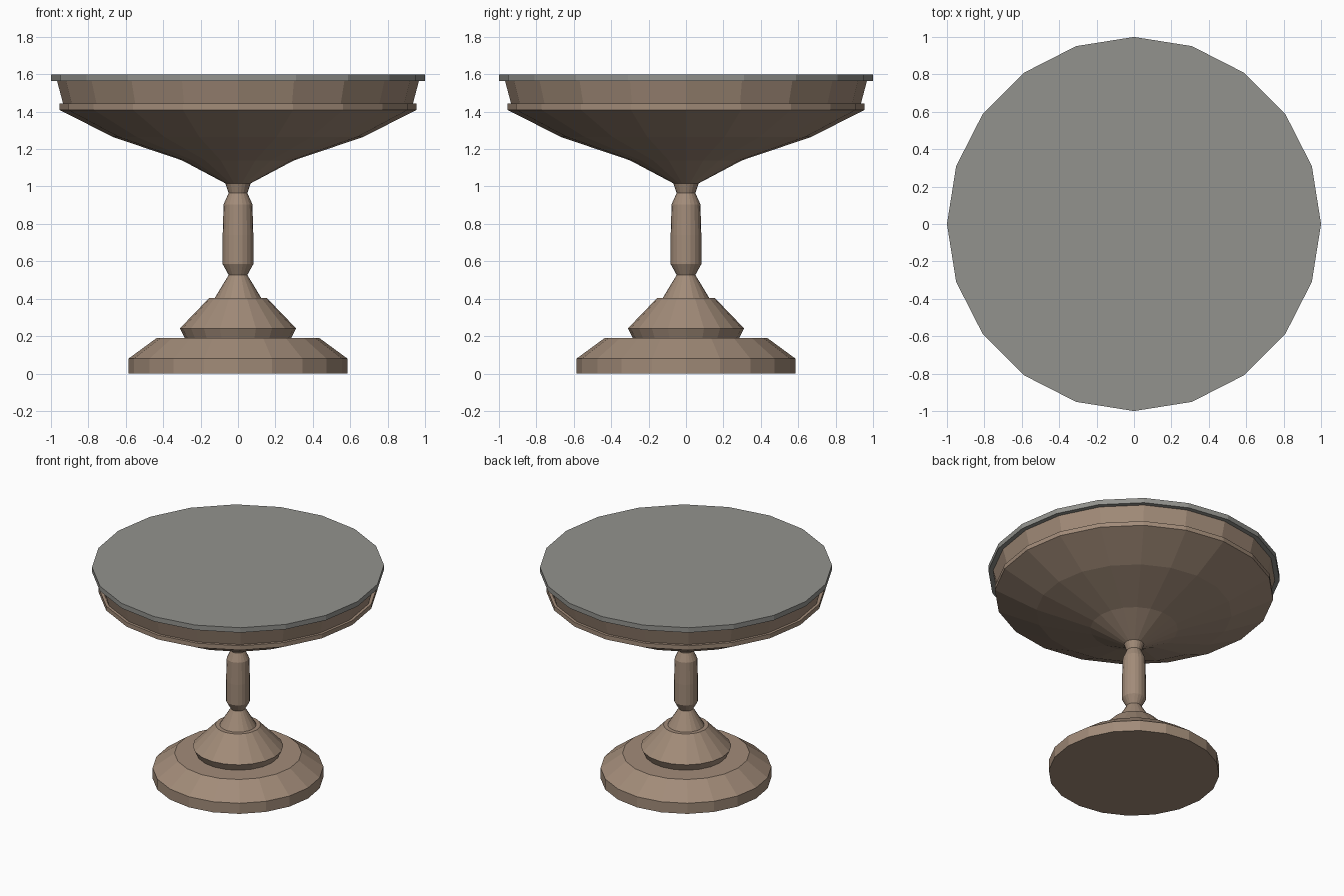
import bpy, bmesh, math

if "Cube" in bpy.data.objects:
    bpy.data.objects.remove(bpy.data.objects["Cube"])

SIDES = 20


def material(name, rgb):
    mat = bpy.data.materials.new(name)
    mat.diffuse_color = (*rgb, 1)
    mat.use_nodes = True
    mat.node_tree.nodes["Principled BSDF"].inputs["Base Color"].default_value = mat.diffuse_color
    return mat


def turned(name, profile, mat):
    """Lathe a (radius, height) profile around z, capped at both ends."""
    bm = bmesh.new()
    rings = []
    for r, z in profile:
        angles = [2 * math.pi * i / SIDES for i in range(SIDES)]
        rings.append([bm.verts.new((r * math.cos(a), r * math.sin(a), z)) for a in angles])
    for low, high in zip(rings, rings[1:]):
        for i in range(SIDES):
            j = (i + 1) % SIDES
            bm.faces.new((low[i], low[j], high[j], high[i]))
    bm.faces.new(rings[0][::-1])
    bm.faces.new(rings[-1])
    mesh = bpy.data.meshes.new(name)
    bm.to_mesh(mesh)
    bm.free()
    mesh.materials.append(mat)
    obj = bpy.data.objects.new(name, mesh)
    bpy.context.collection.objects.link(obj)
    return obj


wood = material("wood", (0.36, 0.26, 0.19))
stone = material("stone", (0.29, 0.29, 0.27))

# Stepped foot and turned stem
turned("pedestal", [
    (0.585, 0), (0.585, 0.08), (0.435, 0.19), (0.285, 0.19),
    (0.31, 0.242), (0.155, 0.403), (0.125, 0.403), (0.05, 0.527),
    (0.082, 0.585), (0.082, 0.74), (0.077, 0.905), (0.05, 0.965),
    (0.068, 1.017)], wood)

# Flared support under the top, with a moulding and apron
turned("table_support", [
    (0.068, 1.017), (0.30, 1.14), (0.67, 1.265), (0.955, 1.41),
    (0.955, 1.443), (0.935, 1.443), (0.967, 1.563)], wood)

# Grey tabletop slab
turned("tabletop", [(1.0, 1.563), (1.0, 1.6)], stone)
